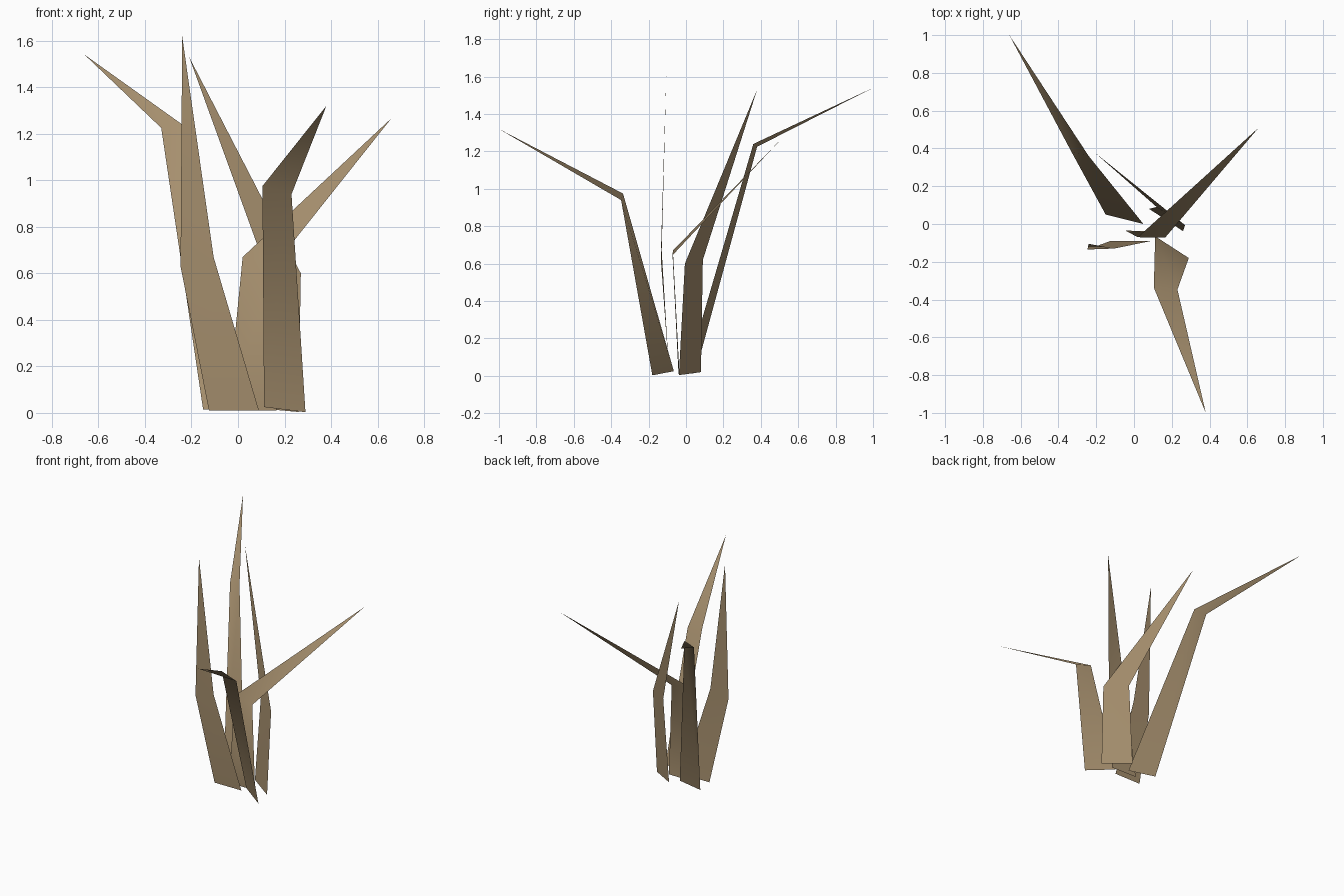
import bpy

# One dry straw colour for the whole tuft
straw = bpy.data.materials.new("dry straw")
straw.diffuse_color = (0.38, 0.275, 0.155, 1)


def blade(name, base_l, base_r, mid_r, mid_l, tip):
    """Thin bent leaf: a tapering stalk quad and a pointed tip triangle."""
    mesh = bpy.data.meshes.new(name)
    mesh.from_pydata([base_l, base_r, mid_r, mid_l, tip], [],
                     [(0, 1, 2, 3), (3, 2, 4)])
    mesh.materials.append(straw)
    for p in mesh.polygons:
        p.use_smooth = True  # soft shading across the bend
    obj = bpy.data.objects.new(name, mesh)
    bpy.context.collection.objects.link(obj)
    return obj


# Leaf leaning to the back left
blade("back_left_blade", (-0.15, 0.05, 0.015), (0.05, 0.0, 0.01),
      (-0.24, 0.36, 1.24), (-0.33, 0.38, 1.225), (-0.66, 1.0, 1.54))
# Tallest leaf, nearly upright
blade("tall_left_blade", (-0.125, -0.09, 0.01), (0.09, -0.09, 0.01),
      (-0.105, -0.13, 0.67), (-0.247, -0.135, 0.63), (-0.24, -0.105, 1.62))
# Twisted leaf crossing behind the middle
blade("back_crossing_blade", (0.08, 0.08, 0.02), (0.26, -0.038, 0.004),
      (0.27, -0.006, 0.60), (0.12, 0.09, 0.62), (-0.21, 0.38, 1.53))
# Leaf folding forward
blade("front_blade", (0.112, -0.065, 0.025), (0.29, -0.18, 0.003),
      (0.23, -0.347, 0.94), (0.105, -0.337, 0.975), (0.38, -1.0, 1.32))
# Leaf folding to the back right
blade("back_right_blade", (-0.045, -0.035, 0.01), (0.165, -0.04, 0.01),
      (0.165, -0.072, 0.645), (0.02, -0.07, 0.67), (0.66, 0.51, 1.267))
